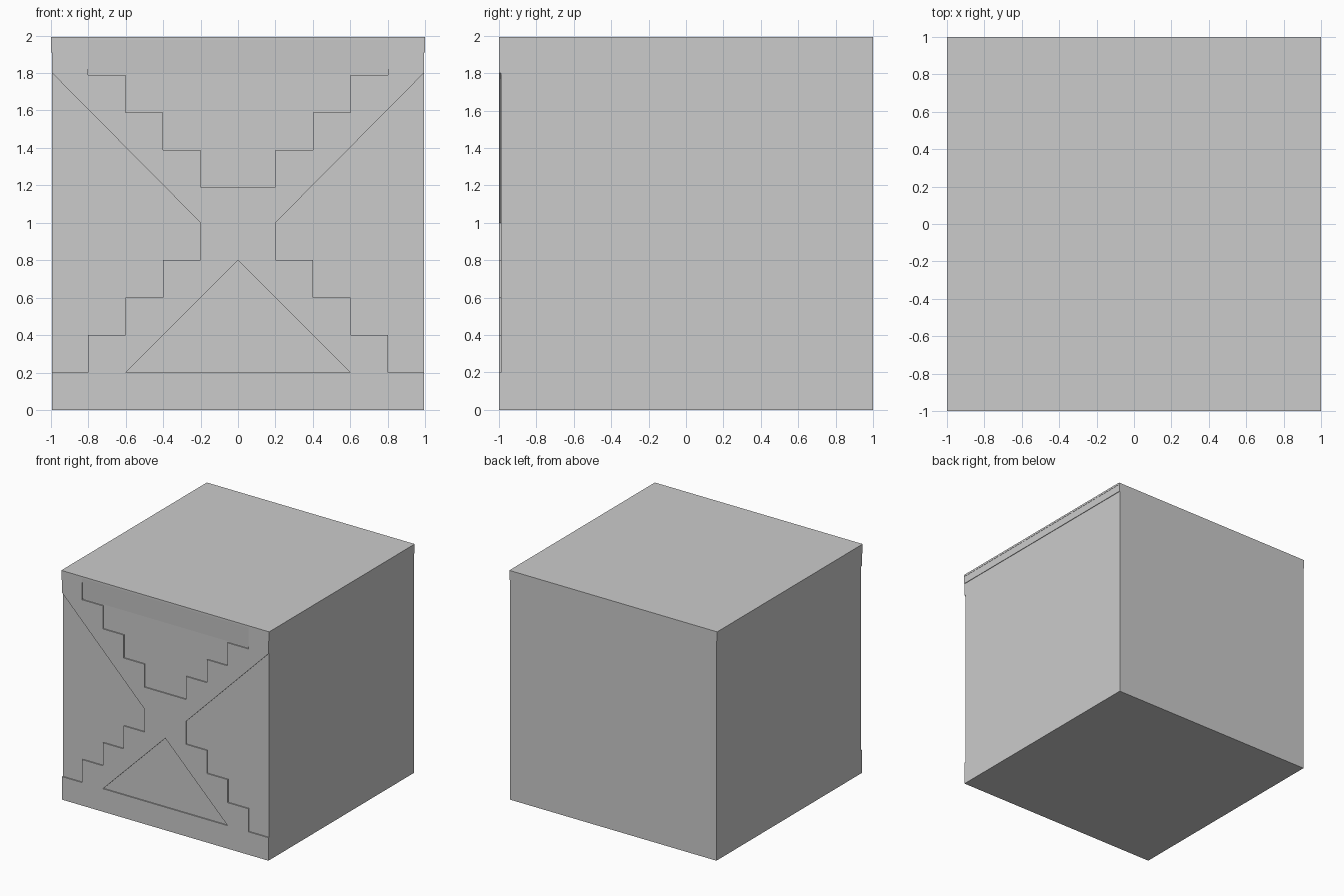
import bpy, bmesh

if "Cube" in bpy.data.objects:
    bpy.data.objects.remove(bpy.data.objects["Cube"])

W = 0.993          # half width of the body
FRONT = -0.99      # body front plane; trim is raised to y = -1

trim = bpy.data.materials.new("trim_grey")
trim.diffuse_color = (0.67, 0.67, 0.67, 1)
trim.use_nodes = True
trim.node_tree.nodes["Principled BSDF"].inputs["Base Color"].default_value = trim.diffuse_color


def finish(name, bm, mat=None):
    bmesh.ops.recalc_face_normals(bm, faces=bm.faces[:])
    me = bpy.data.meshes.new(name)
    bm.to_mesh(me)
    bm.free()
    ob = bpy.data.objects.new(name, me)
    bpy.context.collection.objects.link(ob)
    if mat:
        me.materials.append(mat)
    return ob


def box(name, lo, hi, mat=None):
    bm = bmesh.new()
    bmesh.ops.create_cube(bm, size=1)
    for v in bm.verts:
        v.co = [(a + b) / 2 + c * (b - a) for a, b, c in zip(lo, hi, v.co)]
    return finish(name, bm, mat)


def prism(name, pts, offset, mat=None):
    """Extrude a planar outline along an offset."""
    bm = bmesh.new()
    f = bm.faces.new([bm.verts.new(p) for p in pts])
    ext = bmesh.ops.extrude_face_region(bm, geom=[f], use_keep_orig=True)
    moved = [g for g in ext["geom"] if isinstance(g, bmesh.types.BMVert)]
    bmesh.ops.translate(bm, verts=moved, vec=offset)
    return finish(name, bm, mat)


# Main block
box("body", (-W, FRONT, 0), (W, 1, 1.985), None)

# Thin lid overhanging the front and sides
box("lid", (-1, -1, 1.975), (1, 1, 1.992))

# Raised cross: straight lower edges, stepped upper edges
half = [(0.6, 0.2), (0.8, 0.2)]
for i in range(3):
    x, z = 0.8 - 0.2 * i, 0.4 + 0.2 * i
    half += [(x, z), (x - 0.2, z)]
half += [(0.2, 1.0), (W, 1.8), (W, 1.975), (0.8, 1.975)]
for i in range(3):
    x, z = 0.8 - 0.2 * i, 1.79 - 0.2 * i
    half += [(x, z), (x - 0.2, z)]
half += [(0.2, 1.19)]
outline = [(0, 0.8)] + half + [(-x, z) for x, z in reversed(half)]
prism("front_cross", [(x, -1, z) for x, z in outline], (0, 0.012, 0), trim)

# Bottom rail
box("bottom_rail", (-W, -1, 0), (W, FRONT + 0.002, 0.2), trim)

# Top rail, sloping in towards its lower edge
prism("top_rail", [(-0.8, FRONT - 0.001, 1.8), (-0.8, -0.9995, 1.975),
                   (-0.8, -0.985, 1.975), (-0.8, -0.985, 1.8)], (1.6, 0, 0), trim)

# Narrow side strips under the lid
for name, s in (("left_strip", -1), ("right_strip", 1)):
    xs = sorted((s * (W - 0.002), s * 0.998))
    box(name, (xs[0], -0.999, 1.91), (xs[1], 1, 1.975), trim)
